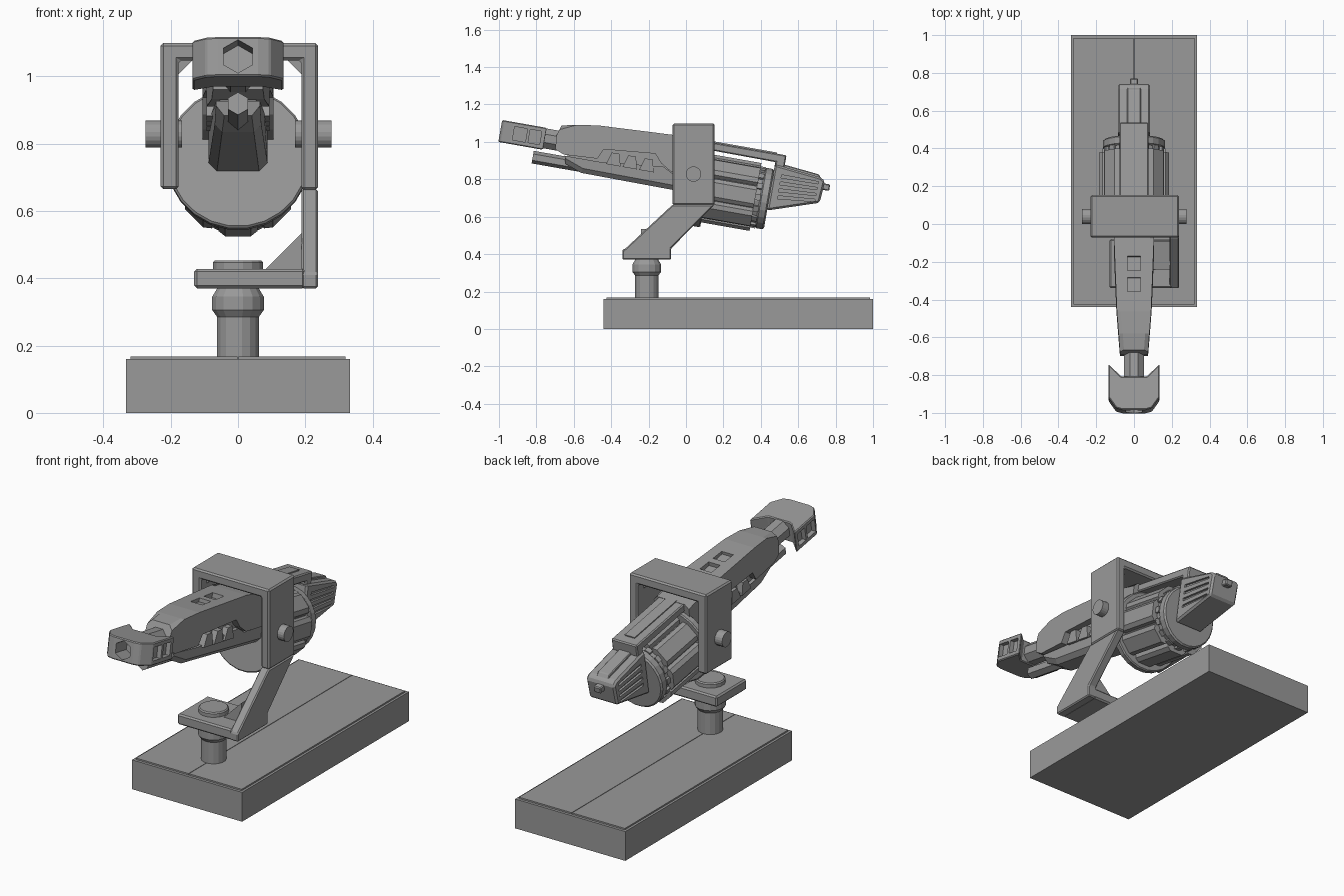
import bpy, bmesh
from math import cos, sin, pi, radians
from mathutils import Matrix

if "Cube" in bpy.data.objects:
    bpy.data.objects.remove(bpy.data.objects["Cube"])

grey = bpy.data.materials.new("plain_grey")
grey.use_nodes = True
COLOUR = (0.32, 0.32, 0.32, 1)
grey.diffuse_color = COLOUR
grey.node_tree.nodes["Principled BSDF"].inputs["Base Color"].default_value = COLOUR

FIXED = Matrix()
# the gun is built level around its pivot, then tilted nose-up
GUN = Matrix.Translation((0, 0.04, 0.83)) @ Matrix.Rotation(radians(-10), 4, 'X')


def finish(name, bm, place, bevel=0):
    bmesh.ops.recalc_face_normals(bm, faces=bm.faces)
    mesh = bpy.data.meshes.new(name)
    bm.to_mesh(mesh)
    bm.free()
    mesh.materials.append(grey)
    obj = bpy.data.objects.new(name, mesh)
    bpy.context.collection.objects.link(obj)
    obj.matrix_world = place
    if bevel:
        mod = obj.modifiers.new("bevel", 'BEVEL')
        mod.width, mod.segments, mod.limit_method = bevel, 1, 'ANGLE'
    return obj


def prism(name, pts, axis, lo, hi, place=FIXED, bevel=0, taper=None, chamfer=None):
    """Extrude a 2D outline along an axis; taper scales x by y, chamfer = (width, rule)."""
    order = {'x': lambda p, h: (h, p[0], p[1]), 'y': lambda p, h: (p[0], h, p[1]),
             'z': lambda p, h: (p[0], p[1], h)}[axis]
    bm = bmesh.new()
    low, high = ([bm.verts.new(order(p, h)) for p in pts] for h in (lo, hi))
    bm.faces.new(low)
    bm.faces.new(high)
    for i in range(len(pts)):
        j = (i + 1) % len(pts)
        bm.faces.new((low[i], low[j], high[j], high[i]))
    if taper:
        for v in bm.verts:
            v.co.x *= taper(v.co.y)
    if chamfer:
        width, rule = chamfer
        edges = [e for e in bm.edges if rule(e.verts[0].co) and rule(e.verts[1].co)
                 and abs(e.verts[0].co.x - e.verts[1].co.x) < 0.05]
        bmesh.ops.bevel(bm, geom=edges, offset=width, segments=1, affect='EDGES')
    return finish(name, bm, place, bevel)


def box(name, x, y, z, place=FIXED, bevel=0):
    return prism(name, [(x[0], y[0]), (x[1], y[0]), (x[1], y[1]), (x[0], y[1])],
                 'z', z[0], z[1], place, bevel)


def ngon(r, sides, cx=0, cz=0):
    return [(cx + r * cos(2 * pi * (i + .5) / sides), cz + r * sin(2 * pi * (i + .5) / sides))
            for i in range(sides)]


def lathe(name, profile, sides, centre):
    bm = bmesh.new()
    rings = [[bm.verts.new((x, y, z)) for x, y in ngon(r, sides)] for r, z in profile]
    for a, b in zip(rings, rings[1:]):
        for i in range(sides):
            j = (i + 1) % sides
            bm.faces.new((a[i], a[j], b[j], b[i]))
    bm.faces.new(rings[0])
    bm.faces.new(rings[-1])
    return finish(name, bm, Matrix.Translation(centre))


def cut(target, *cutters):
    for c in cutters:
        mod = target.modifiers.new("cut", 'BOOLEAN')
        mod.operation, mod.object, mod.solver = 'DIFFERENCE', c, 'EXACT'
        c.hide_render = True
        c.hide_set(True)


# ---- base and post ----
box("base", (-.333, .333), (-.44, 1), (0, .16))
for side, x in (("left", (.0015, .32)), ("right", (-.32, -.0015))):
    box("base_plate_" + side, x, (-.425, .985), (.158, .168))
lathe("post", [(.063, .16), (.063, .285), (.078, .305), (.078, .345), (.058, .378)],
      16, (0, -.21, 0))
lathe("post_cap", [(.076, .42), (.076, .447), (.07, .453)], 16, (0, -.21, 0))

# ---- bracket ----
prism("bracket_frame", [(-.23, .665), (-.23, 1.098), (.238, 1.098), (.238, .662), (.188, .662),
                        (.188, 1.047), (-.176, 1.047), (-.176, .665)],
      'y', -.072, .153, bevel=.008)
prism("bracket_lower_arm", [(-.072, .664), (.153, .664), (-.08, .43), (-.08, .37), (-.34, .37),
                            (-.34, .415)], 'x', .188, .238, bevel=.006)
box("bracket_foot", (-.13, .2), (-.34, -.08), (.37, .428), bevel=.008)
prism("foot_gusset", [(.08, .425), (.19, .425), (.19, .535)], 'y', -.24, -.09)
for side, x, d in (("left", .189, -.045), ("right", -.177, .045)):
    prism("corner_gusset_" + side, [(x, 1.05), (x + d, 1.05), (x, 1.05 - abs(d))], 'y', -.02, .1)
for side, lo in (("left", .17), ("right", -.275)):
    prism("pivot_pin_" + side, ngon(.041, 20, .04, .828), 'x', lo, lo + .108)

# ---- muzzle ----
half = [(.06, -1.057), (.095, -1.047), (.135, -.99), (.135, -.812), (.068, -.878)]
muzzle = prism("muzzle", half + [(-x, y) for x, y in reversed(half)], 'z', -.014, .105, GUN, .005)
cut(muzzle, prism("cutter_bore", ngon(.05, 6, 0, .046), 'y', -1.1, -.93, GUN))
for s in (1, -1):
    for i, (lo, hi) in enumerate(((-.985, -.915), (-.9, -.838))):
        cut(muzzle, box(f"cutter_window_{s}_{i}", sorted((s * .11, s * .2)), (lo, hi),
                        (.01, .082), GUN))
prism("barrel", ngon(.058, 8, 0, .048), 'y', -.96, -.7, GUN)
prism("lower_tube", ngon(.034, 6, 0, -.062), 'y', -.862, -.55, GUN)


# ---- receiver ----
def nose_taper(y):
    return 1 - .3 * min(1, max(0, (-.35 - y) / .4))


upper = prism("receiver_upper",
              [(-.75, 0), (-.757, .075), (-.74, .131), (-.656, .15), (-.54, .166), (-.152, .185),
               (.06, .185), (.06, -.01), (-.12, -.01), (-.18, .025), (-.22, .07), (-.495, .045),
               (-.52, -.01), (-.7, -.02)], 'x', -.106, .106, GUN, taper=nose_taper,
              chamfer=(.022, lambda c: c.z > .12))
for i, y in enumerate((-.283, -.397)):
    cut(upper, box(f"cutter_top_slot_{i}", (-.035, .035), (y - .038, y + .038), (.155, .25), GUN))
prism("receiver_core", [(-.68, -.05), (-.68, .09), (.05, .12), (.05, -.08)],
      'x', -.072, .072, GUN, taper=nose_taper)
prism("receiver_lower", [(-.695, -.025), (-.683, -.067), (-.591, -.1), (.06, -.106), (.06, -.02),
                         (-.11, -.02), (-.165, .01), (-.5, -.025)],
      'x', -.088, .088, GUN, taper=nose_taper, chamfer=(.025, lambda c: c.z < -.06))
for i in range(3):
    y = -.43 + i * .09
    prism(f"receiver_tooth_{i}", [(y - .04, -.03), (y - .02, .035), (y + .02, .038), (y + .04, -.03)],
          'x', -.094, .094, GUN)

# ---- top rail ----
prism("top_rail", [(.0, .183), (.473, .183), (.473, .115), (.422, .115), (.422, .137), (.0, .14)],
      'x', -.077, .077, GUN, bevel=.006)
box("rail_strip", (-.03, .03), (.05, .42), (.18, .189), GUN)

# ---- drum ----
AXIS = -.065
prism("drum_front_plate", ngon(.213, 24, 0, AXIS), 'y', .045, .085, GUN, bevel=.006)
prism("drum_core", ngon(.155, 24, 0, AXIS), 'y', .08, .39, GUN)
prism("drum_rear_plate", ngon(.165, 24, 0, AXIS), 'y', .372, .422, GUN, bevel=.008)
spin_centre = Matrix.Translation((0, 0, AXIS))
for i in range(8):
    turn = GUN @ spin_centre @ Matrix.Rotation(i * pi / 4, 4, 'Y')
    prism(f"drum_rib_{i}", [(-.058, .1), (-.058, .168), (-.038, .184), (.038, .184), (.058, .168),
                            (.058, .1)], 'y', .08, .348, turn)
for i in range(16):
    turn = GUN @ spin_centre @ Matrix.Rotation(i * pi / 8, 4, 'Y')
    box(f"drum_tooth_{i}", (-.016, .016), (.345, .375), (.14, .166), turn)

# ---- rear block ----
rear = prism("rear_block", [(.42, -.126), (.42, .125), (.677, .098), (.7, .08), (.691, -.036)],
             'x', -.086, .086, GUN, bevel=.01)
for i in range(4):
    z = .068 - i * .032
    for s in (1, -1):
        pts = [(.465, z - .008 - i * .006), (.465, z + .008 - i * .006), (.665, z + .006), (.665, z - .006)]
        lo, hi = sorted((s * .074, s * .12))
        cut(rear, prism(f"cutter_vent_{i}_{s}", pts, 'x', lo, hi, GUN))
prism("rear_ridge", [(.42, .1), (.42, .137), (.66, .113), (.68, .09)], 'x', -.036, .036, GUN,
      bevel=.004)
box("rear_nub", (-.022, .022), (.68, .73), (.035, .07), GUN, .005)
